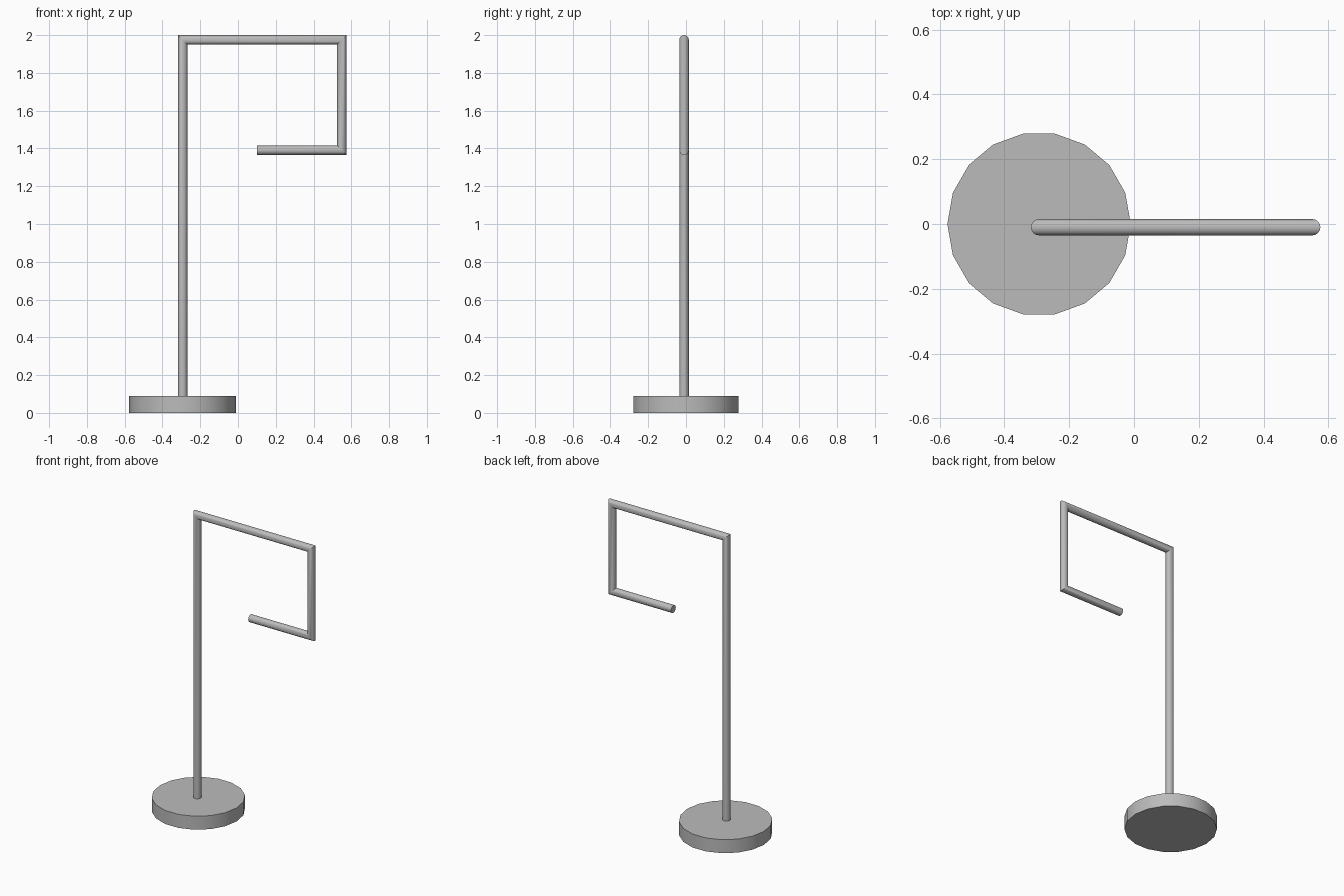
import bpy
import bmesh
from math import cos, sin, pi, radians
from mathutils import Vector

cube = bpy.data.objects.get("Cube")
if cube:
    bpy.data.objects.remove(cube, do_unlink=True)

GREY = (0.5, 0.5, 0.5, 1.0)
metal = bpy.data.materials.new("grey_metal")
metal.use_nodes = True
metal.diffuse_color = GREY
metal.node_tree.nodes["Principled BSDF"].inputs["Base Color"].default_value = GREY


def finish(obj):
    """Give the part its colour and smooth sides with crisp edges."""
    obj.data.materials.clear()
    obj.data.materials.append(metal)
    bpy.ops.object.select_all(action="DESELECT")
    obj.select_set(True)
    bpy.context.view_layer.objects.active = obj
    bpy.ops.object.shade_smooth_by_angle(angle=radians(35))


def mitred_tube(name, path, radius, sides):
    """Sweep a round section along a path in the xz plane with mitred corners."""
    pts = [Vector(p) for p in path]
    dirs = [(b - a).normalized() for a, b in zip(pts, pts[1:])]
    across = Vector((0, 1, 0))
    bm = bmesh.new()
    rings = []
    for i, p in enumerate(pts):
        d_in, d_out = dirs[max(i - 1, 0)], dirs[min(i, len(dirs) - 1)]
        n_in, n_out = across.cross(d_in), across.cross(d_out)
        mitre = (n_in + n_out) / (1 + n_in.dot(n_out))
        angles = [2 * pi * k / sides for k in range(sides)]
        rings.append([bm.verts.new(p + radius * (cos(a) * mitre + sin(a) * across))
                      for a in angles])
    for low, high in zip(rings, rings[1:]):
        for k in range(sides):
            j = (k + 1) % sides
            bm.faces.new((low[k], low[j], high[j], high[k]))
    bm.faces.new(rings[0])
    bm.faces.new(rings[-1])
    bmesh.ops.recalc_face_normals(bm, faces=bm.faces)
    mesh = bpy.data.meshes.new(name)
    bm.to_mesh(mesh)
    bm.free()
    obj = bpy.data.objects.new(name, mesh)
    bpy.context.collection.objects.link(obj)
    return obj


# Round base: a low disc with a corner pointing along x
base_x, base_height = -0.293, 0.09
bpy.ops.mesh.primitive_cylinder_add(vertices=18, radius=0.283, depth=base_height,
                                    location=(base_x, 0, base_height / 2),
                                    rotation=(0, 0, pi / 2))
base = bpy.context.object
base.name = "base"
finish(base)

# Bent pipe: post, top arm, drop and return arm in one sweep
y, r = -0.01, 0.025
path = [(base_x, y, base_height / 2), (base_x, y, 2 - r), (0.55, y, 2 - r),
        (0.55, y, 1.39), (0.1, y, 1.39)]
finish(mitred_tube("bent_pipe", path, r, 16))
